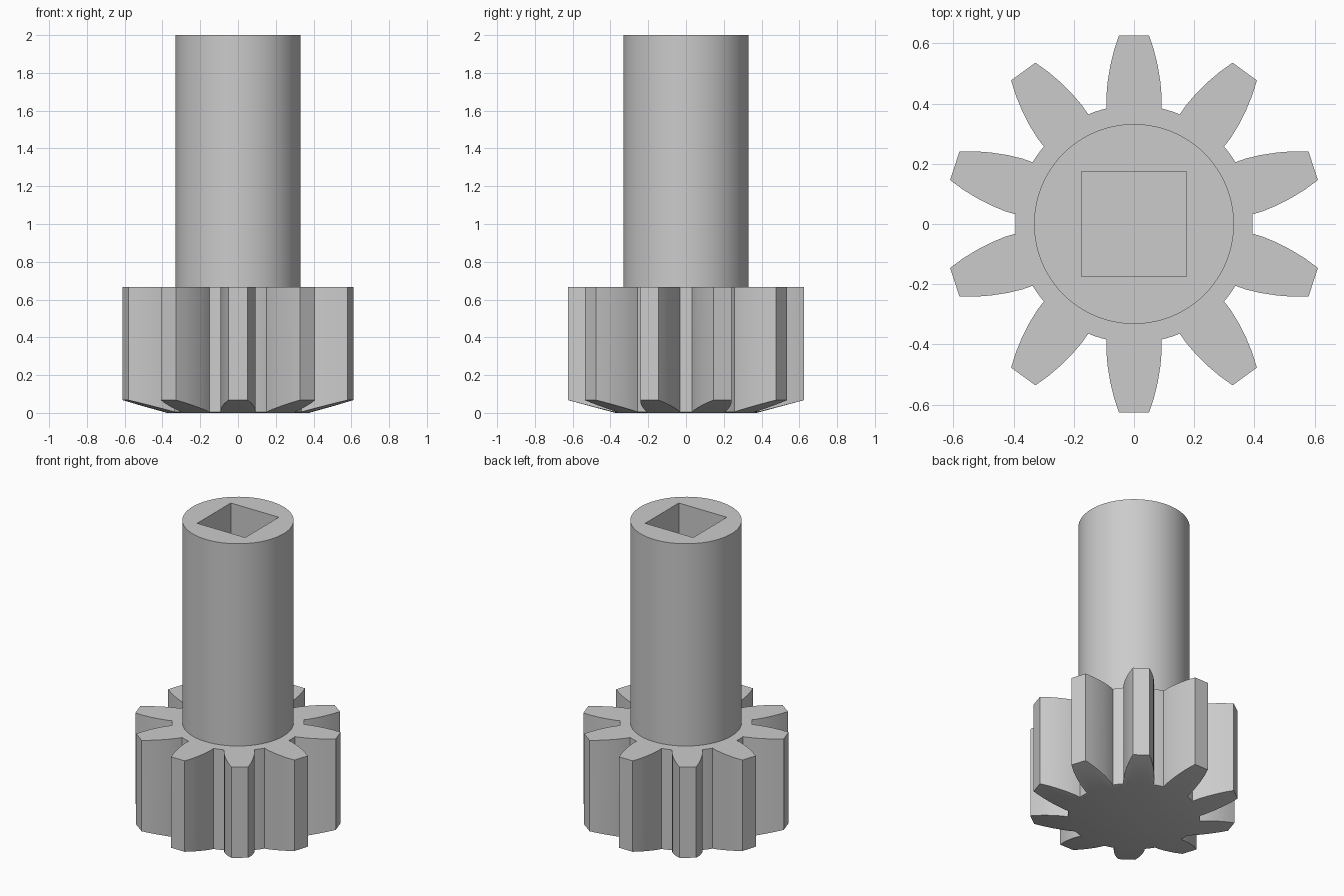
import bpy, bmesh
from math import pi, sin, cos, atan2, hypot, radians

cube = bpy.data.objects.get("Cube")
if cube:
    bpy.data.objects.remove(cube, do_unlink=True)

TEETH = 10
GEAR_TOP = 0.667
SHAFT_R = 0.332
BEVEL_R = 0.375      # radius where the conical underside begins
BEVEL_SLOPE = 0.268

grey = bpy.data.materials.new("plain grey")
grey.use_nodes = True
grey.diffuse_color = (0.6, 0.6, 0.6, 1)
grey.node_tree.nodes["Principled BSDF"].inputs["Base Color"].default_value = (0.6, 0.6, 0.6, 1)


def loft(name, loops):
    """Skin equal-length loops in order and cap both ends."""
    bm = bmesh.new()
    rings = [[bm.verts.new(p) for p in loop] for loop in loops]
    n = len(rings[0])
    for a, b in zip(rings, rings[1:]):
        for i in range(n):
            j = (i + 1) % n
            bm.faces.new((a[i], a[j], b[j], b[i]))
    bm.faces.new(rings[0][::-1])
    bm.faces.new(rings[-1])
    bmesh.ops.recalc_face_normals(bm, faces=bm.faces)
    mesh = bpy.data.meshes.new(name)
    bm.to_mesh(mesh)
    bm.free()
    mesh.materials.append(grey)
    obj = bpy.data.objects.new(name, mesh)
    bpy.context.collection.objects.link(obj)
    bpy.ops.object.select_all(action="DESELECT")
    obj.select_set(True)
    bpy.context.view_layer.objects.active = obj
    bpy.ops.object.shade_smooth_by_angle(angle=radians(25))
    return obj


def circle(angles, r, z):
    return [(r * cos(a), r * sin(a), z) for a in angles]


# Pinion: one tooth flank (half width, distance out), mirrored and repeated
flank = [(0.091, 0.384), (0.092, 0.42), (0.088, 0.47), (0.079, 0.525),
         (0.067, 0.575), (0.05, 0.626)]
half = [(atan2(w, d), hypot(w, d)) for w, d in flank]
pitch = 2 * pi / TEETH
root_angle, root_r = half[0]
outline = []
for t in range(TEETH):
    mid = pi / 2 + t * pitch
    outline += [(mid - a, r) for a, r in half]
    outline += [(mid + a, r) for a, r in reversed(half)]
    gap = pitch - 2 * root_angle
    outline += [(mid + root_angle + gap * k / 3, root_r) for k in (1, 2)]

angles = [a for a, r in outline]
loft("pinion_gear", [
    circle(angles, BEVEL_R, 0),
    [(r * cos(a), r * sin(a), (r - BEVEL_R) * BEVEL_SLOPE) for a, r in outline],
    [(r * cos(a), r * sin(a), GEAR_TOP) for a, r in outline],
    circle(angles, SHAFT_R - 0.01, GEAR_TOP),
])

# Shaft with a blind square socket in its top
SEGMENTS = 96
SOCKET = 0.175
SOCKET_FLOOR = 1.33
turn = [2 * pi * i / SEGMENTS for i in range(SEGMENTS)]


def square(z):
    pts = []
    for a in turn:
        s = SOCKET / max(abs(cos(a)), abs(sin(a)))
        pts.append((s * cos(a), s * sin(a), z))
    return pts


loft("shaft", [
    circle(turn, SHAFT_R, GEAR_TOP - 0.05),
    circle(turn, SHAFT_R, 2),
    square(2),
    square(SOCKET_FLOOR),
])
